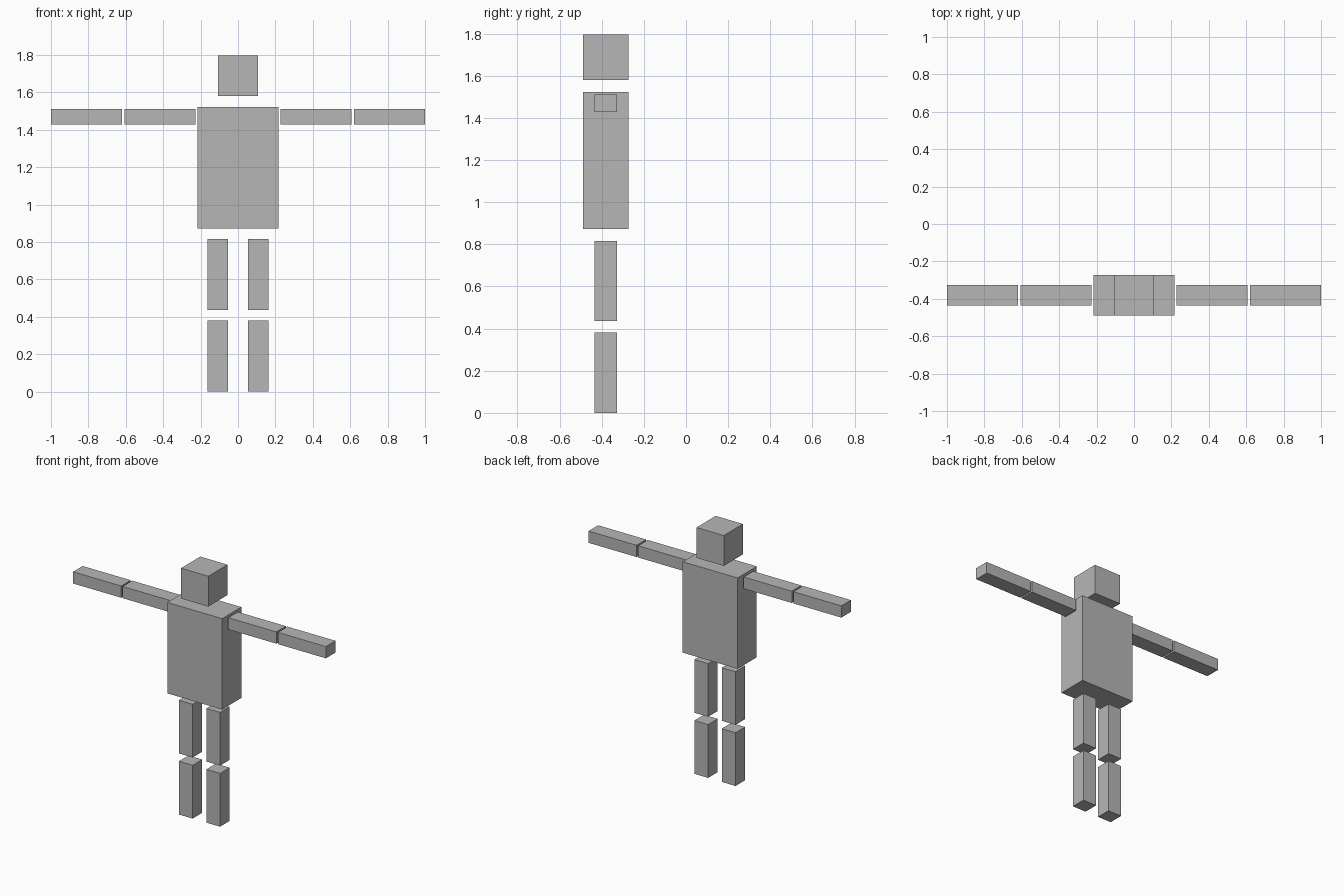
import bpy

if "Cube" in bpy.data.objects:
    bpy.data.objects.remove(bpy.data.objects["Cube"])

Y = -0.381  # depth of the figure's centre plane

grey = bpy.data.materials.new("plain grey")
grey.diffuse_color = (0.47, 0.47, 0.47, 1)
grey.use_nodes = True
grey.node_tree.nodes["Principled BSDF"].inputs["Base Color"].default_value = grey.diffuse_color


def box(name, x, z, depth):
    """Box spanning the x and z ranges, centred on the figure's plane."""
    bpy.ops.mesh.primitive_cube_add(
        size=1, location=((x[0] + x[1]) / 2, Y, (z[0] + z[1]) / 2))
    ob = bpy.context.object
    ob.name = name
    ob.scale = (x[1] - x[0], depth, z[1] - z[0])
    bpy.ops.object.transform_apply(location=False, rotation=False, scale=True)
    ob.data.materials.append(grey)


# Head and torso
box("head", (-0.108, 0.108), (1.58, 1.797), 0.217)
box("torso", (-0.217, 0.217), (0.873, 1.523), 0.217)

# Limbs, repeated on both sides
limbs = {
    "upper_arm": ((0.227, 0.608), (1.428, 1.512)),
    "forearm": ((0.62, 1.0), (1.428, 1.512)),
    "thigh": ((0.054, 0.163), (0.437, 0.817)),
    "shin": ((0.054, 0.163), (0.0, 0.381)),
}
for name, (x, z) in limbs.items():
    box(name + "_right", x, z, 0.108)
    box(name + "_left", (-x[1], -x[0]), z, 0.108)
